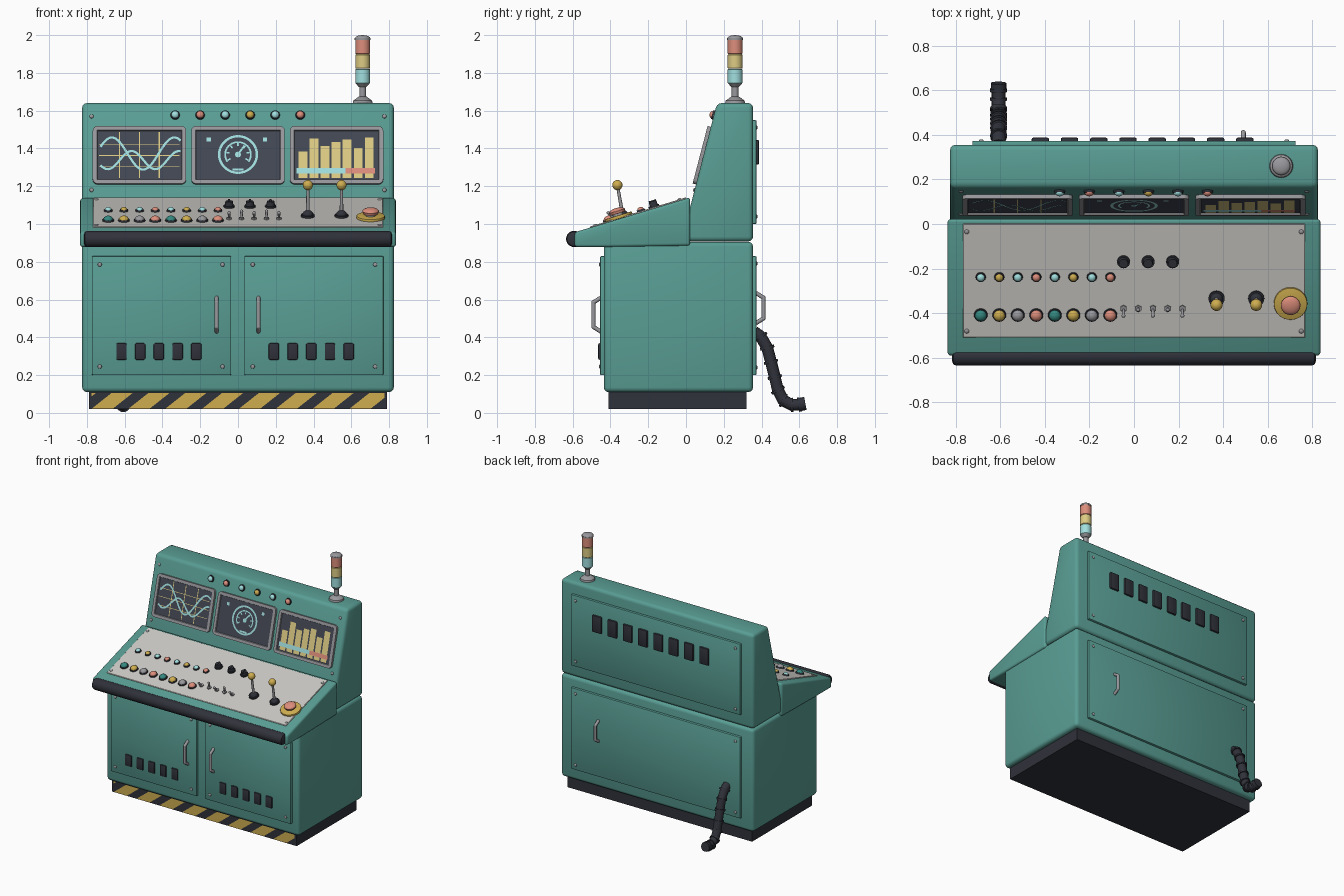
import bpy, bmesh, math
from mathutils import Matrix, Vector

if "Cube" in bpy.data.objects:
    bpy.data.objects.remove(bpy.data.objects["Cube"])

COL = {
    "teal": (0.10, 0.34, 0.295), "charcoal": (0.03, 0.032, 0.043), "plate_grey": (0.60, 0.59, 0.56),
    "yellow": (0.62, 0.42, 0.08), "pale_yellow": (0.72, 0.60, 0.23), "cyan": (0.36, 0.74, 0.74),
    "coral": (0.72, 0.27, 0.20), "metal": (0.32, 0.32, 0.34), "screen": (0.055, 0.063, 0.088),
    "green": (0.035, 0.25, 0.22)}
MATS = {}
for n, c in COL.items():
    MATS[n] = bpy.data.materials.new(n)
    MATS[n].diffuse_color = (*c, 1)

# ---------- helpers ----------
T, R = Matrix.Translation, Matrix.Rotation
PA, FA = math.atan(0.304), math.atan(0.26)
# work planes: local x right, local y up the surface, local z outwards
WORLD = Matrix.Identity(4)
PANEL = T((0, 0, 1.14)) @ R(PA, 4, 'X')
FACE = T((0, 0.05, 1.2)) @ R(math.pi / 2 - FA, 4, 'X')
FRONT = T((0, -0.435, 0)) @ R(math.pi / 2, 4, 'X')
BACK = T((0, 0.355, 0)) @ R(math.pi, 4, 'Z') @ R(math.pi / 2, 4, 'X')
def py(y): return y / math.cos(PA)
def fz(z): return (z - 1.2) / math.cos(FA)

def box(bm, M, c, s):
    return bmesh.ops.create_cube(bm, size=1, matrix=M @ T(c) @ Matrix.Diagonal((*s, 1)))["verts"]

def cyl(bm, M, c, r, h, r2=None, seg=20):
    """Cylinder or cone standing on local point c."""
    bmesh.ops.create_cone(bm, cap_ends=True, segments=seg, radius1=r, radius2=r if r2 is None else r2,
                          depth=h, matrix=M @ T(c) @ T((0, 0, h / 2)))

def ball(bm, M, c, r, k=1.0):
    bmesh.ops.create_uvsphere(bm, u_segments=18, v_segments=10, radius=r,
                              matrix=M @ T(c) @ Matrix.Diagonal((1, 1, k, 1)))

def rod(bm, M, p, q, r, r2=None, seg=12):
    p, q = Vector(p), Vector(q)
    rot = (q - p).to_track_quat('Z', 'Y').to_matrix().to_4x4()
    cyl(bm, M @ T(p) @ rot, (0, 0, 0), r, (q - p).length, r2, seg)

def strip(bm, M, pts, w, h):
    """Flat painted line along 2D points."""
    rows = []
    for i, p in enumerate(pts):
        a, b = Vector(pts[max(i - 1, 0)]), Vector(pts[min(i + 1, len(pts) - 1)])
        d = (b - a).normalized() * w / 2
        rows.append([bm.verts.new(M @ Vector((p[0] + s * -d.y, p[1] + s * d.x, h))) for s in (-1, 1)])
    for a, b in zip(rows, rows[1:]):
        bm.faces.new((a[0], b[0], b[1], a[1]))

def extrude_x(bm, prof, x):
    """Side profile of (y, z) points, extruded from -x to x."""
    f = bm.faces.new([bm.verts.new((-x, y, z)) for y, z in prof])
    g = bmesh.ops.extrude_face_region(bm, geom=[f])["geom"]
    bmesh.ops.translate(bm, vec=(2 * x, 0, 0), verts=[v for v in g if isinstance(v, bmesh.types.BMVert)])
    bmesh.ops.recalc_face_normals(bm, faces=bm.faces)

def finish(bm, name, *cols, bevel=0, seg=3):
    if bevel:
        es = [e for e in bm.edges if e.calc_face_angle(0) > 0.6]
        bmesh.ops.bevel(bm, geom=es, offset=bevel, segments=seg, profile=0.5, affect='EDGES')
    me = bpy.data.meshes.new(name)
    bm.to_mesh(me)
    bm.free()
    for c in cols:
        me.materials.append(MATS[c])
    ob = bpy.data.objects.new(name, me)
    bpy.context.collection.objects.link(ob)

def group(name, col, fn, bevel=0, seg=2):
    bm = bmesh.new()
    fn(bm)
    finish(bm, name, col, bevel=bevel, seg=seg)

# ---------- main bodies ----------
group("lower_cabinet", "teal", lambda b: box(b, WORLD, (0, -0.04, 0.508), (1.65, 0.79, 0.796)), 0.025, 3)
group("upper_cabinet", "teal", lambda b: extrude_x(b, [(-0.025, 0.908), (0.355, 0.908), (0.355, 1.64),
      (0.164, 1.64)], 0.825), 0.025, 3)
group("console", "teal", lambda b: extrude_x(b, [(0.022, 0.885), (0.022, 1.141), (-0.59, 0.956),
      (-0.59, 0.878), (-0.42, 0.878)], 0.836), 0.015, 3)
group("plinth", "charcoal", lambda b: box(b, WORLD, (0, -0.045, 0.07), (1.58, 0.73, 0.1)))
group("bumper", "charcoal", lambda b: cyl(b, T((-0.815, -0.592, 0.921)) @ R(math.pi / 2, 4, 'Y'),
      (0, 0, 0), 0.043, 1.63, seg=24), 0.018)
group("control_plate", "plate_grey", lambda b: box(b, PANEL, (0, py(-0.255), -0.006), (1.535, py(0.51), 0.014)), 0.003, 1)

# hazard stripes, trimmed to the plinth front
bm = bmesh.new()
for k in range(-5, 5):
    x = 0.195 * k + 0.005
    bm.faces.new([bm.verts.new((x + dx, -0.413, z)) for dx, z in
                  ((0, 0.022), (0.112, 0.022), (0.217, 0.105), (0.105, 0.105))])
for s in (-1, 1):
    bmesh.ops.bisect_plane(bm, geom=bm.verts[:] + bm.edges[:] + bm.faces[:], plane_co=(0.775 * s, 0, 0),
                           plane_no=(s, 0, 0), clear_outer=True)
finish(bm, "hazard_stripes", "yellow")

# ---------- doors, back panels, vents, handles ----------
def doors(b):
    for x in (-0.405, 0.402):
        box(b, FRONT, (x, 0.515, 0.005), (0.737, 0.63, 0.03))
def back_panels(b):
    box(b, BACK, (0, 1.275, 0.005), (1.45, 0.55, 0.026))
    box(b, BACK, (0, 0.515, 0.005), (1.45, 0.63, 0.026))
group("doors", "teal", doors, 0.006)
group("back_panels", "teal", back_panels, 0.006)

def vents(b):
    for i in range(5):
        for x in (-0.617, 0.19):
            box(b, FRONT, (x + 0.099 * i, 0.325, 0.02), (0.055, 0.088, 0.02))
    for i in range(8):
        box(b, BACK, (0.42 - 0.131 * i, 1.38, 0.02), (0.078, 0.13, 0.024))
group("vents", "charcoal", vents, 0.007)

def handles(b):
    for M, x, z, h in ((FRONT, -0.113, 0.52, 0.09), (FRONT, 0.108, 0.52, 0.09), (BACK, -0.49, 0.555, 0.08)):
        pts = [(x, z - h, 0.015), (x, z - h + 0.025, 0.055), (x, z + h - 0.025, 0.055), (x, z + h, 0.015)]
        for p, q in zip(pts, pts[1:]):
            rod(b, M, p, q, 0.011)
        for p in pts[1:3]:
            ball(b, M, p, 0.011)
group("handles", "metal", handles)

def screws(b):
    def corners(M, x0, x1, y0, y1, h, r=0.011):
        for x in (x0, x1):
            for y in (y0, y1):
                ball(b, M, (x, y, h), r, 0.6)
    corners(FRONT, -0.732, -0.082, 0.245, 0.785, 0.02)
    corners(FRONT, 0.078, 0.726, 0.245, 0.785, 0.02)
    corners(BACK, -0.685, 0.685, 0.24, 0.79, 0.018)
    corners(BACK, -0.685, 0.685, 1.04, 1.51, 0.018)
    corners(FACE, -0.775, 0.775, fz(1.18), fz(1.57), 0)
    corners(PANEL, -0.75, 0.75, py(-0.48), py(-0.035), 0)
group("screws", "metal", screws)

# ---------- screens ----------
bm = bmesh.new()
for x in (-0.522, 0, 0.522):
    vs = box(bm, FACE, (x, fz(1.362), 0.005), (0.494, 0.315, 0.026))
    n = FACE.to_3x3() @ Vector((0, 0, 1))
    edges = {e for v in vs for e in v.link_edges if abs((e.verts[0].co - e.verts[1].co).normalized().dot(n)) > 0.9}
    bmesh.ops.bevel(bm, geom=list(edges), offset=0.025, segments=4, profile=0.5, affect='EDGES')
bm.normal_update()
tops = [f for f in bm.faces if f.normal.dot(n) > 0.99]
bmesh.ops.inset_individual(bm, faces=tops, thickness=0.022, depth=0)
bmesh.ops.inset_individual(bm, faces=tops, thickness=0.003, depth=-0.008)
for f in tops:
    f.material_index = 1
finish(bm, "screens", "metal", "screen")

H1, H2, H3 = 0.0115, 0.0125, 0.0135
def yellow_marks(b):
    for x in (-0.627, -0.522, -0.417):
        strip(b, FACE, [(x, fz(1.24)), (x, fz(1.485))], 0.006, H1)
    for z in (1.30, 1.36, 1.42):
        strip(b, FACE, [(-0.735, fz(z)), (-0.31, fz(z))], 0.004, H1)
    for i, t in enumerate((1.38, 1.45, 1.41, 1.43, 1.445, 1.40, 1.455)):
        x = 0.344 + 0.0585 * i
        strip(b, FACE, [(x, fz(1.24)), (x, fz(t))], 0.047, H1)
group("screen_grid_and_bars", "pale_yellow", yellow_marks)

def arc(r, a0, a1, n=36):
    return [(r * math.sin(math.radians(a0 + (a1 - a0) * i / n)),
             fz(1.365) + r * math.cos(math.radians(a0 + (a1 - a0) * i / n))) for i in range(n + 1)]
def cyan_marks(b):
    xs = [-0.728 + 0.0106 * i for i in range(41)]
    strip(b, FACE, [(x, fz(1.37) + 0.088 * math.sin((x + 0.74) * 19 + 0.2)) for x in xs], 0.012, H2)
    strip(b, FACE, [(x, fz(1.335) - 0.05 * math.sin((x + 0.72) * 25 + 0.8)) for x in xs], 0.012, H3)
    strip(b, FACE, arc(0.1, -180, 180), 0.013, H1)
    strip(b, FACE, arc(0.068, -125, 125), 0.009, H1)
    for a in range(-120, 121, 40):
        strip(b, FACE, [arc(0.045, a, a, 1)[0], arc(0.062, a, a, 1)[0]], 0.008, H2)
    strip(b, FACE, [arc(0.015, 215, 215, 1)[0], arc(0.06, 35, 35, 1)[0]], 0.010, H3)
    strip(b, FACE, arc(0.008, 0, 360, 12), 0.016, H2)
    strip(b, FACE, [(-0.03, fz(1.285)), (0.03, fz(1.285))], 0.012, H2)
    for x in (-0.155, 0.143):
        strip(b, FACE, [(x - 0.011, fz(1.445)), (x + 0.011, fz(1.445))], 0.022, H1)
    strip(b, FACE, [(0.31, fz(1.278)), (0.57, fz(1.278))], 0.03, H2)
group("screen_traces", "cyan", cyan_marks)
group("screen_warning_bar", "coral", lambda b: strip(b, FACE, [(0.57, fz(1.278)), (0.725, fz(1.278))], 0.03, H2))

# ---------- lamps and push buttons ----------
spots = []  # frame, x, y, radius, colour
for i, c in enumerate("cyan coral cyan yellow cyan coral".split()):
    spots.append((FACE, -0.333 + 0.1325 * i, fz(1.577), 0.020, c))
for i, c in enumerate("cyan yellow cyan coral cyan yellow cyan coral".split()):
    spots.append((PANEL, -0.687 + 0.083 * i, py(-0.238), 0.018, c))
for i, c in enumerate("green yellow metal coral green yellow metal coral".split()):
    spots.append((PANEL, -0.687 + 0.083 * i, py(-0.408), 0.026, c))
for c in sorted({s[4] for s in spots}):
    group("buttons_" + c, c, lambda b: [ball(b, M, (x, y, 0.008), r, 0.8) for M, x, y, r, k in spots if k == c])
group("button_rims", "charcoal", lambda b: [cyl(b, M, (x, y, -0.004), r + 0.006, 0.014, r + 0.003)
                                            for M, x, y, r, k in spots])

# ---------- knobs, toggles, levers, emergency stop ----------
def knobs(b):
    for x in (-0.047, 0.063, 0.173):
        cyl(b, PANEL, (x, py(-0.168), -0.002), 0.029, 0.012)
        cyl(b, PANEL, (x, py(-0.168), 0.008), 0.023, 0.025, 0.02)
        box(b, PANEL, (x, py(-0.168), 0.034), (0.01, 0.04, 0.008))
group("knobs", "charcoal", knobs)

def toggles(b):
    for i in range(5):
        x, y, d = -0.047 + 0.066 * i, py(-0.378), (-0.022, 0.006)[i % 2]
        cyl(b, PANEL, (x, y, -0.002), 0.016, 0.012, seg=6)
        rod(b, PANEL, (x, y, 0), (x, y + d, 0.042), 0.005, 0.008)
        ball(b, PANEL, (x, y + d, 0.042), 0.009)
group("toggle_switches", "metal", toggles)

LX = (0.37, 0.548)
def lever_bases(b):
    for x in LX:
        cyl(b, PANEL, (x, py(-0.333), -0.002), 0.036, 0.014)
        ball(b, PANEL, (x, py(-0.333), 0.01), 0.029, 0.9)
group("lever_bases", "charcoal", lever_bases)
group("lever_rods", "metal", lambda b: [rod(b, WORLD, (x, -0.335, 1.045), (x, -0.362, 1.2), 0.01, 0.008) for x in LX])
group("lever_balls", "yellow", lambda b: [ball(b, WORLD, (x, -0.363, 1.206), 0.027) for x in LX])
ES = PANEL @ T((0.702, py(-0.355), 0))
group("stop_base", "yellow", lambda b: cyl(b, ES, (0, 0, -0.004), 0.075, 0.018, seg=32), 0.004)
group("stop_collar", "metal", lambda b: cyl(b, ES, (0, 0, 0.01), 0.028, 0.022))
def stop_cap(b):
    cyl(b, ES, (0, 0, 0.024), 0.04, 0.014, 0.044, 24)
    ball(b, ES, (0, 0, 0.037), 0.044, 0.4)
group("stop_button", "coral", stop_cap)

# ---------- signal tower ----------
TW = T((0.66, 0.26, 0))
def tower_metal(b):
    cyl(b, TW, (0, 0, 1.635), 0.054, 0.018, 0.05, 28)
    cyl(b, TW, (0, 0, 1.653), 0.05, 0.022, 0.02, 28)
    cyl(b, TW, (0, 0, 1.66), 0.018, 0.075)
    cyl(b, TW, (0, 0, 1.725), 0.02, 0.02, 0.038, 28)
    cyl(b, TW, (0, 0, 1.974), 0.042, 0.01, seg=28)
    ball(b, TW, (0, 0, 1.983), 0.041, 0.41)
group("tower_pole_and_cap", "metal", tower_metal)
for c, z in (("cyan", 1.744), ("pale_yellow", 1.822), ("coral", 1.90)):
    group("tower_lamp_" + c, c, lambda b: cyl(b, TW, (0, 0, z), 0.039, 0.077, seg=28), 0.003, 1)

# ---------- ribbed cable hose at the back ----------
def hose(b):
    pts = [Vector((-0.607, y, z)) for y, z in ((0.36, 0.43), (0.395, 0.405), (0.43, 0.345), (0.45, 0.27), (0.47, 0.19),
           (0.487, 0.12), (0.515, 0.066), (0.56, 0.042), (0.60, 0.044), (0.632, 0.05))]
    for i, (p, q) in enumerate(zip(pts, pts[1:])):
        rod(b, WORLD, p, q, 0.031, seg=16)
        d = (q - p).normalized() * 0.007
        if i:
            ball(b, WORLD, p, 0.031)
            rod(b, WORLD, p - d, p + d, 0.038, seg=16)
    rod(b, WORLD, pts[-2], pts[-1], 0.035, seg=16)
group("cable_hose", "charcoal", hose)

for ob in bpy.context.scene.objects:
    ob.select_set(True)
    bpy.context.view_layer.objects.active = ob
bpy.ops.object.shade_smooth_by_angle(angle=math.radians(40))

for m in bpy.data.materials:
    if m.users and not m.is_grease_pencil:
        m.use_nodes = True
        m.node_tree.nodes["Principled BSDF"].inputs["Base Color"].default_value = m.diffuse_color
